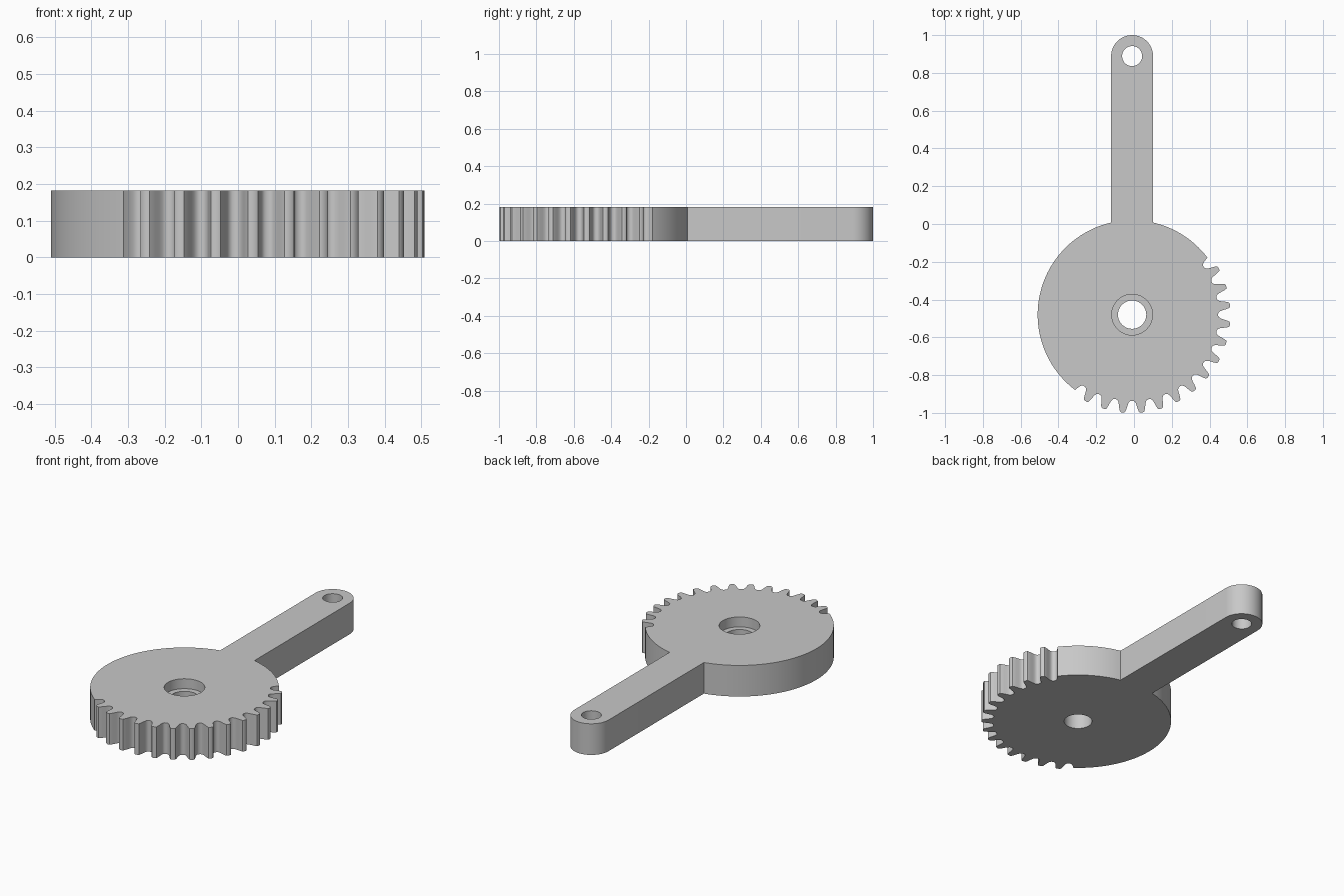
import bpy, bmesh
from math import sin, cos, pi, radians, degrees, atan2, sqrt

cube = bpy.data.objects.get("Cube")
if cube:
    bpy.data.objects.remove(cube)

CX, CY = -0.01, -0.48        # wheel centre
DISC_R, HEIGHT = 0.5, 0.182
ARM_HALF, ARM_END = 0.111, 0.889
PITCH = 11.25

# Half tooth from tip to root: radius, half width
FLANK = [(0.52, 0.007), (0.517, 0.0135), (0.508, 0.017), (0.495, 0.0205),
         (0.48, 0.0235), (0.468, 0.027), (0.46, 0.032), (0.456, 0.039)]

steel = bpy.data.materials.new("light grey")
steel.use_nodes = True
grey = (0.58, 0.58, 0.58, 1)
steel.diffuse_color = grey
steel.node_tree.nodes["Principled BSDF"].inputs["Base Color"].default_value = grey


def polar(r, deg, cx=CX, cy=CY):
    return (cx + r * cos(radians(deg)), cy + r * sin(radians(deg)))


def arc(r, start, end, steps, cx=CX, cy=CY):
    return [polar(r, start + (end - start) * i / steps, cx, cy) for i in range(steps + 1)]


def flank(centre, side, limit=1.0):
    """Points of one tooth flank from root to tip."""
    return [polar(r, centre + side * degrees(w / r)) for r, w in reversed(FLANK) if r < limit]


def prism(name, points, bottom, top):
    bm = bmesh.new()
    face = bm.faces.new([bm.verts.new((x, y, bottom)) for x, y in points])
    ext = bmesh.ops.extrude_face_region(bm, geom=[face])
    verts = [v for v in ext["geom"] if isinstance(v, bmesh.types.BMVert)]
    bmesh.ops.translate(bm, verts=verts, vec=(0, 0, top - bottom))
    bmesh.ops.recalc_face_normals(bm, faces=bm.faces)
    mesh = bpy.data.meshes.new(name)
    bm.to_mesh(mesh)
    bm.free()
    mesh.materials.append(steel)
    obj = bpy.data.objects.new(name, mesh)
    bpy.context.collection.objects.link(obj)
    return obj


# Toothed sector
outline = []
teeth = [-118.125 + PITCH * i for i in range(14)]
for a in teeth:
    outline += flank(a, -1) + flank(a, 1)[::-1]

# Last gap, plain rim, arm with round end, plain rim, first gap
rim = degrees(0.0195 / DISC_R)
arm = degrees(atan2(sqrt(DISC_R ** 2 - ARM_HALF ** 2), ARM_HALF))
outline += flank(teeth[-1] + PITCH, -1, 0.499)
outline += arc(DISC_R, teeth[-1] + PITCH - rim, arm, 24)
outline += arc(ARM_HALF, 0, 180, 32, CX, ARM_END)
outline += arc(DISC_R, 180 - arm, teeth[0] - PITCH + rim + 360, 64)
outline += flank(teeth[0] - PITCH, 1, 0.499)[::-1]

lever = prism("sector_gear_lever", outline, 0, HEIGHT)

# Bore, counterbore and arm hole
holes = [("bore_cutter", 0.075, CY, -0.1), ("counterbore_cutter", 0.108, CY, HEIGHT - 0.058),
         ("arm_hole_cutter", 0.053, ARM_END, -0.1)]
bpy.context.view_layer.objects.active = lever
for name, r, y, bottom in holes:
    cutter = prism(name, arc(r, 0, 360, 48, CX, y)[:-1], bottom, HEIGHT + 0.1)
    cutter.hide_render = True
    mod = lever.modifiers.new(name, "BOOLEAN")
    mod.object, mod.operation, mod.solver = cutter, "DIFFERENCE", "EXACT"
    bpy.ops.object.modifier_apply(modifier=name)
    bpy.data.objects.remove(cutter)

for obj in bpy.context.selected_objects:
    obj.select_set(False)
lever.select_set(True)
bpy.ops.object.shade_smooth_by_angle(angle=radians(30))
